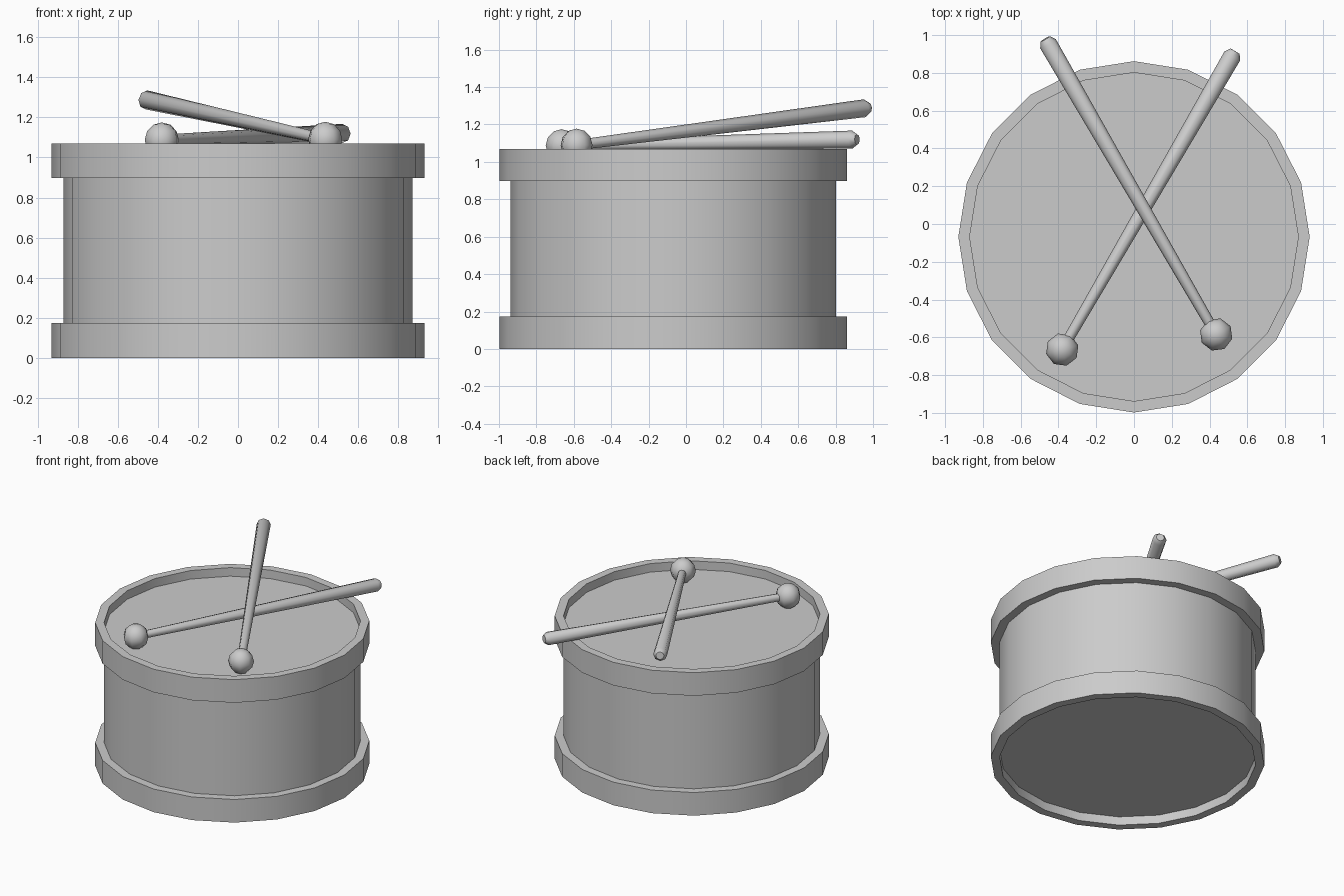
import bpy, math
from mathutils import Vector, Matrix

cube = bpy.data.objects.get("Cube")
if cube:
    bpy.data.objects.remove(cube, do_unlink=True)

grey = bpy.data.materials.new("plain_grey")
grey.use_nodes = True
COLOUR = (0.6, 0.6, 0.6, 1)
grey.diffuse_color = COLOUR
grey.node_tree.nodes["Principled BSDF"].inputs["Base Color"].default_value = COLOUR


def finish(obj, angle):
    bpy.ops.object.select_all(action='DESELECT')
    obj.select_set(True)
    bpy.context.view_layer.objects.active = obj
    bpy.ops.object.shade_smooth_by_angle(angle=math.radians(angle))


def lathe(name, profile, sides, capped=False, matrix=Matrix(), angle=35):
    """Spin (radius, height) points, listed bottom to top on the outside, about z."""
    verts = [(r * math.cos(math.tau * i / sides), r * math.sin(math.tau * i / sides), z)
             for r, z in profile for i in range(sides)]
    faces = []
    for k in range(len(profile) - 1):
        for i in range(sides):
            j = (i + 1) % sides
            a, b = k * sides, (k + 1) * sides
            faces.append((a + i, a + j, b + j, b + i))
    if capped:
        top = (len(profile) - 1) * sides
        faces.append(tuple(reversed(range(sides))))
        faces.append(tuple(range(top, top + sides)))
    mesh = bpy.data.meshes.new(name)
    mesh.from_pydata(verts, [], faces)
    mesh.materials.append(grey)
    obj = bpy.data.objects.new(name, mesh)
    obj.matrix_world = matrix
    bpy.context.collection.objects.link(obj)
    finish(obj, angle)
    return obj


# Drum body with its two heads, and a raised hoop at each end
SIDES, OUTER, INNER = 20, 0.93, 0.87
HEIGHT, HOOP, RECESS = 1.07, 0.173, 0.064
centre = Matrix.Translation((0, -0.068, 0))
lathe("drum_shell", [(INNER, RECESS), (INNER, HEIGHT - RECESS)], SIDES, True, centre)
lathe("top_hoop", [(INNER, HEIGHT - HOOP), (OUTER, HEIGHT - HOOP), (OUTER, HEIGHT),
                   (INNER, HEIGHT), (INNER, HEIGHT - RECESS)], SIDES, False, centre)
lathe("bottom_hoop", [(INNER, RECESS), (INNER, 0), (OUTER, 0),
                      (OUTER, HOOP), (INNER, HOOP)], SIDES, False, centre)


# Tapered beaters with round heads
def beater(name, head, tip):
    head, tip = Vector(head), Vector(tip)
    axis = tip - head
    length = axis.length
    place = Matrix.Translation(head) @ axis.to_track_quat('Z', 'Y').to_matrix().to_4x4()
    lathe(name + "_stick", [(0.027, 0), (0.048, length - 0.03), (0.028, length)],
          8, True, place, 50)
    bpy.ops.mesh.primitive_uv_sphere_add(segments=8, ring_count=6, radius=0.088, location=head,
                                         rotation=(0, 0, math.atan2(axis.y, axis.x)))
    ball = bpy.context.object
    ball.name = name + "_head"
    ball.data.materials.append(grey)
    finish(ball, 60)


beater("left_beater", (0.435, -0.585, 1.09), (-0.47, 0.98, 1.29))
beater("right_beater", (-0.38, -0.665, 1.087), (0.535, 0.915, 1.12))
